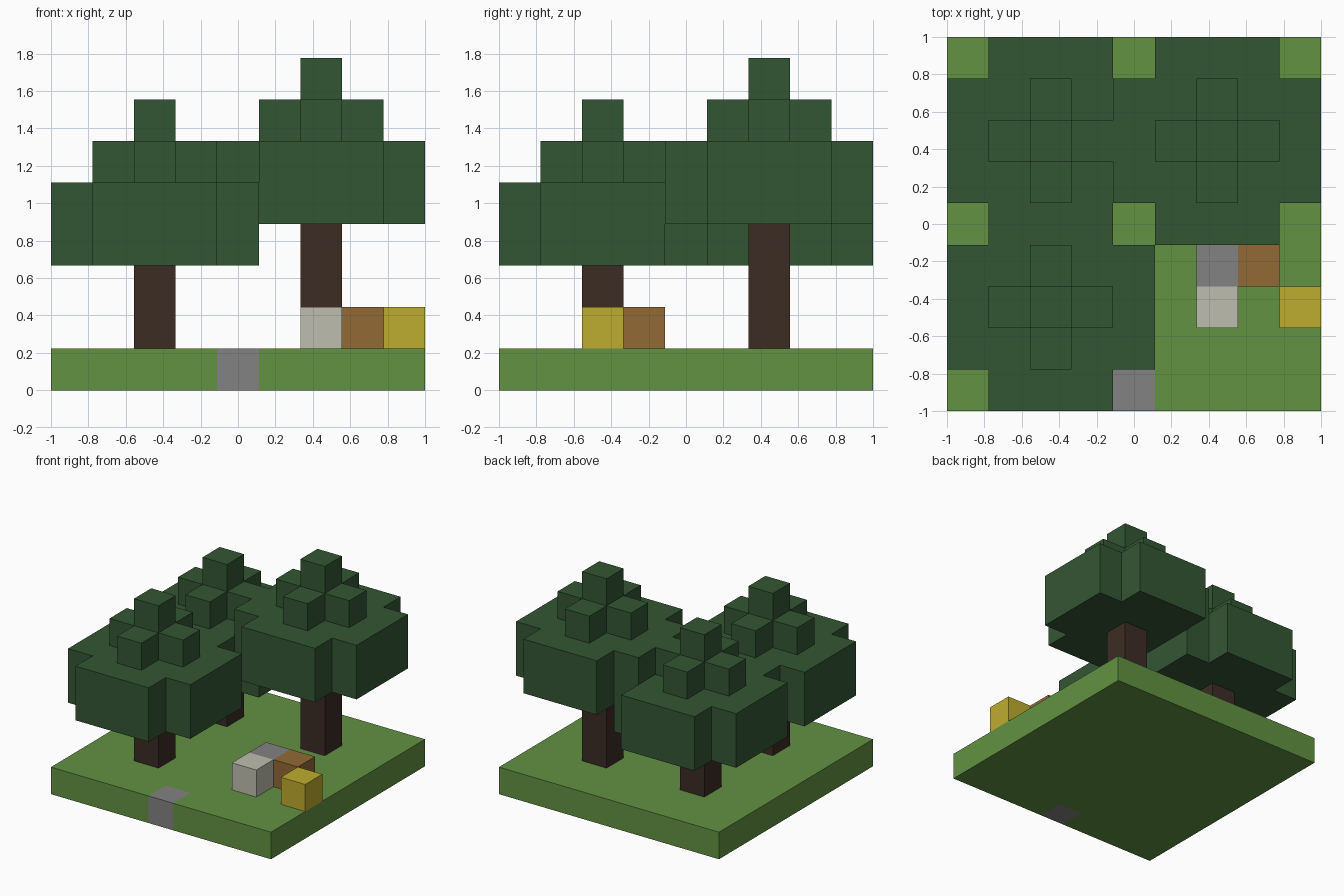
import bpy
import bmesh
from mathutils import Vector

if "Cube" in bpy.data.objects:
    bpy.data.objects.remove(bpy.data.objects["Cube"], do_unlink=True)

N = 9          # cells along each side
U = 2 / N      # size of one cell


def material(name, r, g, b):
    def linear(c):
        c /= 255
        return c / 12.92 if c <= 0.04045 else ((c + 0.055) / 1.055) ** 2.4
    colour = (linear(r), linear(g), linear(b), 1)
    mat = bpy.data.materials.new(name)
    mat.diffuse_color = colour
    mat.use_nodes = True
    node = next(n for n in mat.node_tree.nodes if n.type == 'BSDF_PRINCIPLED')
    node.inputs["Base Color"].default_value = colour
    node.inputs["Roughness"].default_value = 0.9
    return mat


grass = material("grass green", 99, 146, 66)
leaf = material("leaf green", 52, 86, 52)
bark = material("dark bark", 60, 44, 36)
stone = material("stone grey", 130, 130, 130)
pale = material("pale stone", 190, 190, 175)
wood = material("wood brown", 146, 106, 54)
gold = material("yellow", 190, 172, 46)


def block_part(name, cells, mats, rule=lambda cell: 0):
    """Build the outer skin of a set of unit cells; rule picks each cell's material."""
    cells = set(cells)
    bm = bmesh.new()
    for cell in cells:
        centre = Vector(cell) + Vector((0.5 - N / 2, 0.5 - N / 2, 0.5))
        for axis in range(3):
            for sign in (-1, 1):
                n = Vector((0, 0, 0))
                n[axis] = sign
                if tuple(int(c + d) for c, d in zip(cell, n)) in cells:
                    continue
                a = Vector((0, 0, 0))
                a[(axis + 1) % 3] = 1
                b = n.cross(a)
                corners = (a + b, b - a, -a - b, a - b)
                face = bm.faces.new([bm.verts.new((centre + (n + c) / 2) * U)
                                     for c in corners])
                face.material_index = rule(cell)
    bmesh.ops.remove_doubles(bm, verts=bm.verts, dist=U / 100)
    mesh = bpy.data.meshes.new(name)
    bm.to_mesh(mesh)
    bm.free()
    for mat in mats:
        mesh.materials.append(mat)
    obj = bpy.data.objects.new(name, mesh)
    bpy.context.collection.objects.link(obj)
    return obj


def cornerless(cx, cy, z, r):
    """Square layer of cells around a centre with its four corners left out."""
    span = range(-r, r + 1)
    return {(cx + i, cy + j, z) for i in span for j in span
            if abs(i) + abs(j) < 2 * r or r == 0}


# Ground slab with one stone set into the front edge
block_part("ground", [(x, y, 0) for x in range(N) for y in range(N)],
           [grass, stone], lambda cell: int(cell[:2] == (4, 0)))

# Trees: centre cell and height of the lowest leaf layer
trees = {"front_right": (2, 2, 3), "back_right": (2, 6, 3), "back_left": (6, 6, 4)}
foliage = set()
for name, (x, y, base) in trees.items():
    block_part(name + "_trunk", [(x, y, z) for z in range(1, base)], [bark])
    for level, radius in enumerate((2, 2, 1, 0)):
        foliage |= cornerless(x, y, base + level, radius)
block_part("tree_canopies", foliage, [leaf])

# Loose blocks on the grass
for name, x, y, mat in (("grey_block", 6, 3, stone), ("pale_block", 6, 2, pale),
                        ("wooden_block", 7, 3, wood), ("yellow_block", 8, 2, gold)):
    block_part(name, [(x, y, 1)], [mat])
